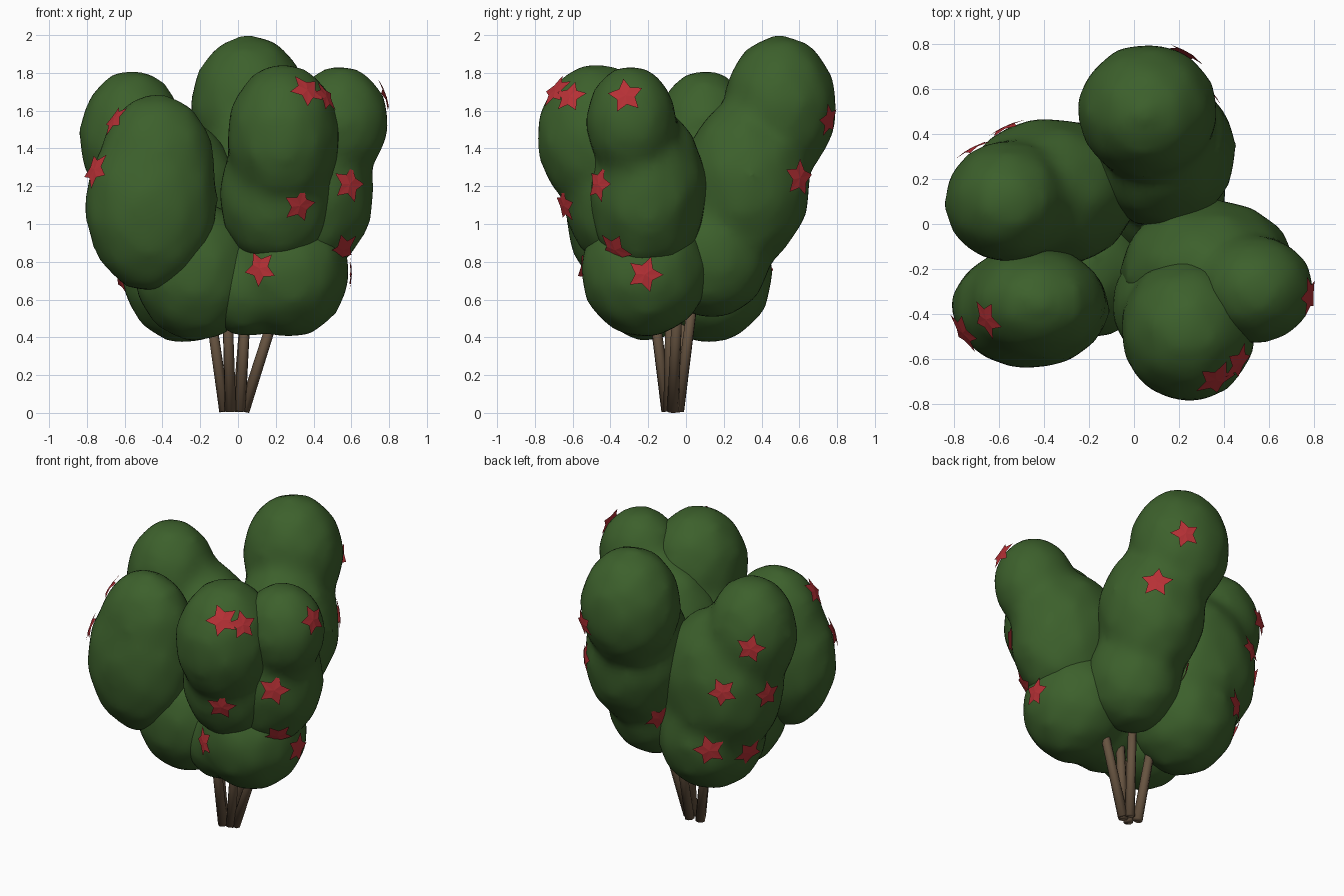
import bpy, bmesh, math, random
from mathutils import Vector, Matrix, Euler

if "Cube" in bpy.data.objects:
    bpy.data.objects.remove(bpy.data.objects["Cube"])

random.seed(4)


def material(name, rgb):
    m = bpy.data.materials.new(name)
    m.diffuse_color = (*rgb, 1)
    m.use_nodes = True
    m.node_tree.nodes["Principled BSDF"].inputs["Base Color"].default_value = m.diffuse_color
    return m


GREEN = material("leaf green", (0.046, 0.118, 0.025))
RED = material("flower red", (0.47, 0.030, 0.036))
BROWN = material("bark brown", (0.135, 0.088, 0.052))


def finish(name, bm, mat, smooth=True):
    me = bpy.data.meshes.new(name)
    bm.to_mesh(me)
    bm.free()
    me.materials.append(mat)
    for p in me.polygons:
        p.use_smooth = smooth
    ob = bpy.data.objects.new(name, me)
    bpy.context.collection.objects.link(ob)
    return ob


# Foliage: each mass is a blend of ellipsoids (centre, radii)
MASSES = {
    "back": [((0.06, 0.50, 1.62), (0.31, 0.30, 0.38)),
             ((0.13, 0.32, 1.22), (0.32, 0.34, 0.44)),
             ((0.12, 0.14, 0.84), (0.29, 0.31, 0.34))],
    "left": [((-0.56, 0.10, 1.45), (0.28, 0.27, 0.37)),
             ((-0.37, 0.14, 1.10), (0.39, 0.33, 0.48)),
             ((-0.28, 0.12, 0.73), (0.33, 0.34, 0.36))],
    "front_left": [((-0.43, -0.35, 1.30), (0.31, 0.25, 0.39)),
                   ((-0.46, -0.37, 1.10), (0.35, 0.27, 0.46))],
    "front_left_low": [((-0.22, -0.20, 0.75), (0.33, 0.31, 0.37))],
    "front": [((0.24, -0.47, 1.46), (0.30, 0.32, 0.39)),
              ((0.21, -0.36, 1.15), (0.31, 0.29, 0.38))],
    "right": [((0.54, -0.29, 1.54), (0.26, 0.24, 0.30)),
              ((0.33, -0.21, 1.17), (0.39, 0.32, 0.46))],
    "front_right_low": [((0.27, -0.22, 0.75), (0.32, 0.34, 0.35)),
                        ((0.05, -0.23, 0.67), (0.24, 0.24, 0.27))],
}
foliage = []
for name, blobs in MASSES.items():
    bm = bmesh.new()
    for c, r in blobs:
        turn = Euler([random.uniform(0, 6.28) for _ in range(3)]).to_matrix().to_4x4()
        new = bmesh.ops.create_icosphere(bm, subdivisions=2, radius=1.045)["verts"]
        bmesh.ops.transform(bm, verts=new, matrix=Matrix.Translation(c)
                            @ Matrix.Diagonal((*r, 1)) @ turn)
    ob = finish("foliage_" + name, bm, GREEN)
    rm = ob.modifiers.new("blend", 'REMESH')
    rm.mode, rm.voxel_size, rm.use_smooth_shade = 'VOXEL', 0.035, True
    sm = ob.modifiers.new("soften", 'SMOOTH')
    sm.factor, sm.iterations = 0.5, 14
    foliage.append(ob)

# Bake the blends so that flowers can be placed on them
dg = bpy.context.evaluated_depsgraph_get()
for ob in foliage:
    me = bpy.data.meshes.new_from_object(ob.evaluated_get(dg))
    ob.modifiers.clear()
    ob.data = me
    me.materials.clear()
    me.materials.append(GREEN)
bpy.context.view_layer.update()

# Stems: bottom (x, y) and top (x, y, z)
STEMS = [
    ((-0.07, -0.05), (-0.17, 0.00, 0.70)),
    ((-0.04, -0.10), (-0.06, -0.19, 0.70)),
    ((0.01, -0.09), (0.05, -0.08, 0.70)),
    ((0.00, -0.04), (0.05, 0.05, 0.70)),
    ((0.03, -0.07), (0.25, -0.04, 0.70)),
]
for i, (b, t) in enumerate(STEMS):
    a, t = Vector((*b, 0.008)), Vector(t)
    d = t - a
    bm = bmesh.new()
    bmesh.ops.create_cone(bm, cap_ends=True, segments=8, radius1=0.031,
                          radius2=0.026, depth=d.length)
    bm.transform(Matrix.Translation((a + t) / 2)
                 @ d.to_track_quat('Z', 'Y').to_matrix().to_4x4())
    for v in bm.verts:
        v.co.z = max(v.co.z, 0)
    finish("stem_%d" % (i + 1), bm, BROWN)


def on_foliage(p):
    """First foliage surface met when moving inwards through p."""
    out = (p - Vector((0, 0, 1.05))).normalized()
    start = p + out * 0.15
    best = None
    for ob in foliage:
        hit, pos, n, _ = ob.ray_cast(start, -out)
        if hit and (best is None or (pos - start).length < best[0]):
            best = ((pos - start).length, pos, n)
    return best[1], best[2]


# Star flowers scattered on the foliage
FLOWERS = [
    (0.37, -0.70, 1.72), (0.47, -0.63, 1.69), (0.31, -0.61, 1.10),
    (0.13, -0.54, 0.75), (0.55, -0.37, 0.87), (0.59, -0.22, 0.73),
    (0.62, -0.48, 1.22), (0.77, -0.32, 1.68), (-0.66, -0.43, 1.56),
    (-0.74, -0.47, 1.28), (0.22, 0.74, 1.55), (0.34, 0.64, 1.26),
    (-0.70, 0.32, 1.47), (-0.57, 0.42, 1.18), (-0.69, 0.20, 1.13),
    (-0.42, 0.37, 0.78), (-0.55, 0.19, 0.74), (-0.08, 0.48, 0.83),
]
for i, p in enumerate(FLOWERS):
    pos, n = on_foliage(Vector(p))
    spin = random.uniform(0, 6.28)
    size = random.uniform(0.092, 0.106)
    bm = bmesh.new()
    mid = bm.verts.new((0, 0, 0.008))
    ring = []
    for k in range(10):
        rad, z = (size, -0.004) if k % 2 == 0 else (size * 0.52, 0.004)
        an = spin + k * math.pi / 5
        ring.append(bm.verts.new((rad * math.cos(an), rad * math.sin(an), z)))
    for k in range(10):
        bm.faces.new((mid, ring[k], ring[(k + 1) % 10]))
    bm.transform(Matrix.Translation(pos + n * 0.012)
                 @ n.to_track_quat('Z', 'Y').to_matrix().to_4x4())
    finish("flower_%02d" % (i + 1), bm, RED, smooth=False)
